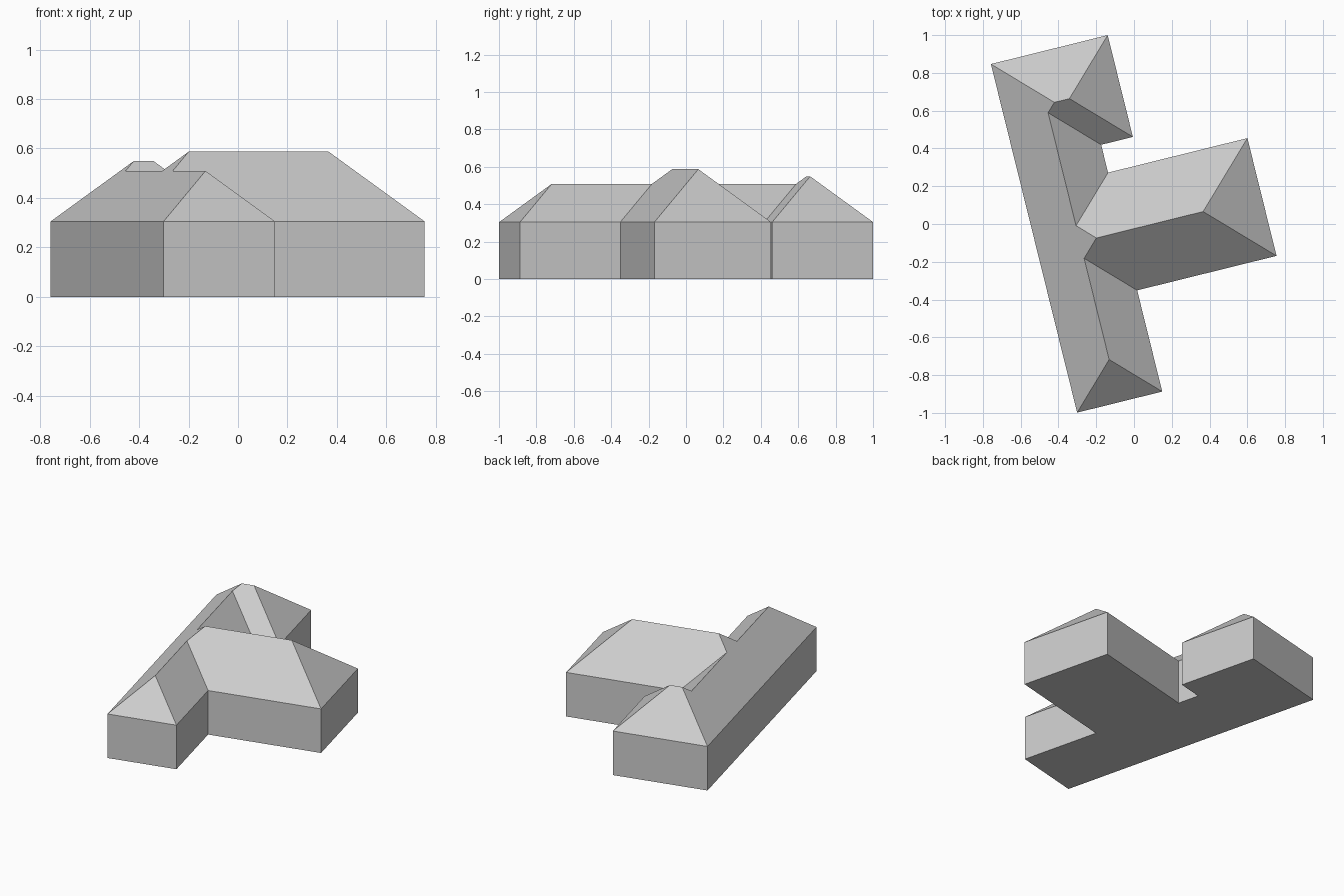
import bpy
import math
from mathutils import Matrix

if "Cube" in bpy.data.objects:
    bpy.data.objects.remove(bpy.data.objects["Cube"], do_unlink=True)

EAVE = 0.305
SLOPE = 0.88
TURN = Matrix.Rotation(math.radians(13.9), 4, 'Z')

grey = bpy.data.materials.new("light_grey")
grey.use_nodes = True
grey.diffuse_color = (0.6, 0.6, 0.6, 1)
grey.node_tree.nodes["Principled BSDF"].inputs["Base Color"].default_value = grey.diffuse_color


def add_object(name, verts, faces):
    mesh = bpy.data.meshes.new(name)
    mesh.from_pydata(verts, [], faces)
    mesh.transform(TURN)
    mesh.materials.append(grey)
    obj = bpy.data.objects.new(name, mesh)
    bpy.context.collection.objects.link(obj)


# Wall lines, along the building's own axes
west, east, north_east, wing_east = -0.532, -0.068, 0.105, 0.692
south, wing_south, wing_north, block_south, north = -0.897, -0.345, 0.297, 0.449, 1.004

# Half widths of the long bar, the side wing and the north block
bar = (east - west) / 2
wing = (wing_north - wing_south) / 2
block = (north - block_south) / 2

# Footprint, counter-clockwise from the south-west corner
plan = {
    "A": (west, south), "B": (east, south),
    "C": (east, wing_south), "D": (wing_east, wing_south),
    "E": (wing_east, wing_north), "F": (east, wing_north),
    "G": (east, block_south), "H": (north_east, block_south),
    "I": (north_east, north), "J": (west, north),
}

# Ridge ends and valley heads: position and distance in from the walls
ridge = {
    "s": (west + bar, south + bar, bar),
    "t": (west + bar, wing_south + bar, bar),
    "m": (west + wing, wing_south + wing, wing),
    "n": (wing_east - wing, wing_south + wing, wing),
    "u": (west + bar, wing_north - bar, bar),
    "v": (west + bar, block_south + bar, bar),
    "w": (west + block, block_south + block, block),
    "x": (north_east - block, block_south + block, block),
}

# Walls and floor
count = len(plan)
wall_verts = [(x, y, z) for z in (0, EAVE) for x, y in plan.values()]
wall_faces = [(i, (i + 1) % count, (i + 1) % count + count, i + count) for i in range(count)]
wall_faces.append(tuple(reversed(range(count))))
add_object("walls_and_floor", wall_verts, wall_faces)

# Hipped roof: one plane rising from each wall
names = list(plan) + list(ridge)
roof_verts = [(x, y, EAVE) for x, y in plan.values()]
roof_verts += [(x, y, EAVE + SLOPE * inset) for x, y, inset in ridge.values()]
planes = ["ABs", "BCts", "CDnmt", "DEn", "EFumn", "FGvu", "GHxwv", "HIx", "IJwx", "JAstmuvw"]
add_object("hipped_roof", roof_verts, [[names.index(p) for p in plane] for plane in planes])
